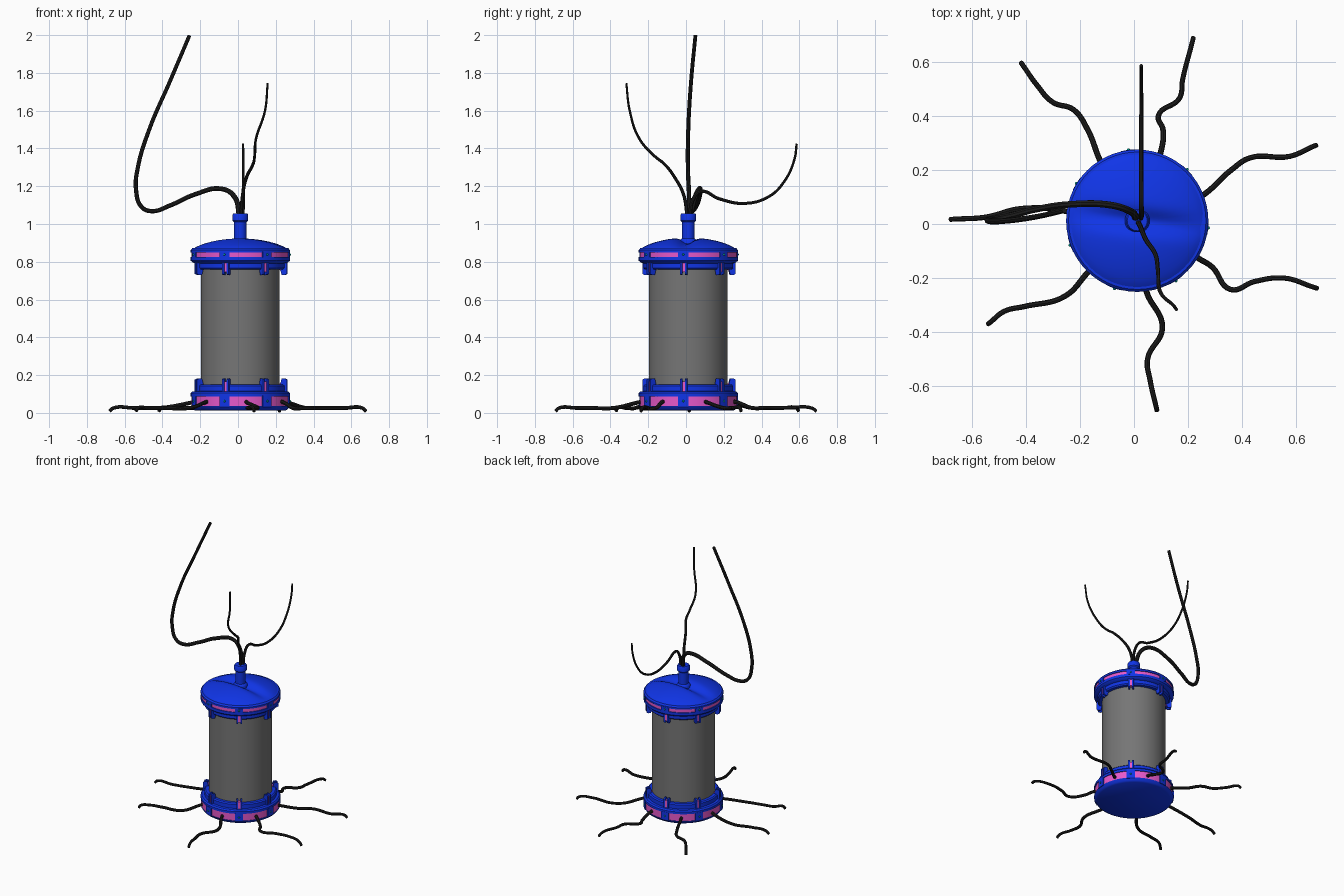
import bpy, bmesh
from math import sin, cos, pi, radians, exp

if "Cube" in bpy.data.objects:
    bpy.data.objects.remove(bpy.data.objects["Cube"])

CX, CY = 0.012, 0.012          # body axis
N = 7                          # brackets, panels and roots around the body
STEP = 2 * pi / N
ROOT0 = radians(20)            # angle of the first root / panel centre


def mat(name, rgb):
    m = bpy.data.materials.new(name)
    m.diffuse_color = (*rgb, 1)
    m.use_nodes = True
    m.node_tree.nodes["Principled BSDF"].inputs["Base Color"].default_value = m.diffuse_color
    return m


BLUE = mat("blue", (0.005, 0.035, 0.80))
PINK = mat("pink", (0.80, 0.10, 0.60))
BLACK = mat("black", (0.012, 0.012, 0.012))
TEAL = mat("teal", (0.0, 0.35, 0.30))
GREY = mat("grey", (0.18, 0.18, 0.18))


def finish(name, bm, material, smooth=True):
    bmesh.ops.recalc_face_normals(bm, faces=bm.faces)
    me = bpy.data.meshes.new(name)
    bm.to_mesh(me)
    bm.free()
    me.materials.append(material)
    ob = bpy.data.objects.new(name, me)
    bpy.context.collection.objects.link(ob)
    if smooth:
        bpy.ops.object.select_all(action='DESELECT')
        ob.select_set(True)
        bpy.context.view_layer.objects.active = ob
        bpy.ops.object.shade_smooth_by_angle(angle=radians(35))
    return ob


def lathe(name, profile, material, seg=56):
    """Spin (radius, z) points around the body axis and cap both ends."""
    bm = bmesh.new()
    rings = [[bm.verts.new((CX + r * cos(2 * pi * i / seg), CY + r * sin(2 * pi * i / seg), z))
              for i in range(seg)] for r, z in profile]
    for a, b in zip(rings, rings[1:]):
        for i in range(seg):
            j = (i + 1) % seg
            bm.faces.new((a[i], a[j], b[j], b[i]))
    bm.faces.new(rings[0])
    bm.faces.new(rings[-1])
    return finish(name, bm, material)


def arc_blocks(name, r0, r1, z0, z1, centre, half, material, seg=8):
    """Seven curved blocks spaced around the axis."""
    bm = bmesh.new()
    for k in range(N):
        rows = []
        for i in range(seg + 1):
            a = centre + k * STEP - half + 2 * half * i / seg
            rows.append([bm.verts.new((CX + r * cos(a), CY + r * sin(a), z))
                         for r, z in ((r0, z0), (r1, z0), (r1, z1), (r0, z1))])
        for p, q in zip(rows, rows[1:]):
            for i in range(4):
                j = (i + 1) % 4
                bm.faces.new((p[i], p[j], q[j], q[i]))
        bm.faces.new(rows[0])
        bm.faces.new(rows[-1])
    return finish(name, bm, material)


def brackets(name, outline, offsets, width, material):
    """Extrude an (r, z) outline sideways at each bracket angle."""
    bm = bmesh.new()
    for k in range(N):
        a = ROOT0 + (k + 0.5) * STEP
        for o in offsets:
            sides = [[bm.verts.new((CX + r * cos(a) - t * sin(a), CY + r * sin(a) + t * cos(a), z))
                      for r, z in outline] for t in (o - width / 2, o + width / 2)]
            for s in sides:
                bm.faces.new(s)
            n = len(outline)
            for i in range(n):
                j = (i + 1) % n
                bm.faces.new((sides[0][i], sides[0][j], sides[1][j], sides[1][i]))
    return finish(name, bm, material, smooth=False)


def tube(name, points, r_start, r_end):
    cu = bpy.data.curves.new(name, 'CURVE')
    cu.dimensions = '3D'
    cu.bevel_depth = 1
    cu.bevel_resolution = 2
    cu.resolution_u = 8
    cu.use_fill_caps = True
    sp = cu.splines.new('BEZIER')
    sp.bezier_points.add(len(points) - 1)
    for i, (bp, p) in enumerate(zip(sp.bezier_points, points)):
        bp.co = p
        bp.handle_left_type = bp.handle_right_type = 'AUTO'
        bp.radius = r_start + (r_end - r_start) * i / (len(points) - 1)
    cu.materials.append(BLACK)
    ob = bpy.data.objects.new(name, cu)
    bpy.context.collection.objects.link(ob)
    bpy.ops.object.select_all(action='DESELECT')
    ob.select_set(True)
    bpy.context.view_layer.objects.active = ob
    bpy.ops.object.convert(target='MESH')
    bpy.ops.object.shade_smooth_by_angle(angle=radians(40))


# Central cylinder and the two banded end caps
lathe("body_cylinder", [(0.209, 0.10), (0.209, 0.80)], GREY)
lathe("base_cap", [(0.240, 0.012), (0.252, 0.020), (0.262, 0.036), (0.250, 0.036), (0.250, 0.088),
                   (0.263, 0.088), (0.263, 0.104), (0.255, 0.113), (0.238, 0.115), (0.238, 0.143),
                   (0.230, 0.150), (0.205, 0.150)], BLUE)
lathe("upper_cap", [(0.205, 0.760), (0.230, 0.760), (0.238, 0.768), (0.238, 0.792), (0.252, 0.796),
                    (0.263, 0.806), (0.263, 0.826), (0.250, 0.826), (0.250, 0.850), (0.263, 0.850),
                    (0.263, 0.862), (0.254, 0.872), (0.235, 0.874)], BLUE)

# Windows, pillars and small lights in each band
mid = ROOT0 + STEP / 2
for tag, z0, z1 in (("base", 0.036, 0.088), ("upper", 0.826, 0.850)):
    arc_blocks(tag + "_windows", 0.245, 0.257, z0, z1, ROOT0, STEP / 2 - radians(5), PINK)
    arc_blocks(tag + "_pillars", 0.245, 0.264, z0 - 0.004, z1 + 0.004, mid, radians(6), BLUE, 3)
    bm = bmesh.new()
    for k in range(N):
        res = bmesh.ops.create_icosphere(bm, subdivisions=2, radius=0.006)
        a = mid + k * STEP
        bmesh.ops.translate(bm, verts=res["verts"],
                            vec=(CX + 0.264 * cos(a), CY + 0.264 * sin(a), (z0 + z1) / 2))
    finish(tag + "_lights", bm, TEAL)

# Clamps: paired fins with a pink strip between, mirrored at the top
fin = [(0.200, 0.108), (0.250, 0.108), (0.250, 0.176), (0.238, 0.182), (0.222, 0.182), (0.214, 0.150), (0.200, 0.150)]
core = [(0.200, 0.110), (0.243, 0.110), (0.243, 0.166), (0.222, 0.166), (0.205, 0.150)]
for tag, f in (("base", lambda z: z), ("upper", lambda z: 0.912 - z)):
    brackets(tag + "_clamp_fins", [(r, f(z)) for r, z in fin], (-0.013, 0.013), 0.011, BLUE)
    brackets(tag + "_clamp_cores", [(r, f(z)) for r, z in core], (0,), 0.015, PINK)

# Domed lid with a shallow trough running across it
bm = bmesh.new()
R, RINGS, SEG = 0.252, 16, 56


def lid_vert(r, a):
    x, y = r * cos(a), r * sin(a)
    dome = max(0, 1 - (r / R) ** 2) ** 0.8
    v = y + 0.12 * x
    return bm.verts.new((CX + x, CY + y, 0.868 + dome * (0.060 - 0.032 * exp(-(v / 0.04) ** 2))))


top = lid_vert(0, 0)
prev = None
for i in range(1, RINGS + 1):
    ring = [lid_vert(R * i / RINGS, 2 * pi * k / SEG) for k in range(SEG)]
    for k in range(SEG):
        j = (k + 1) % SEG
        bm.faces.new((top, ring[k], ring[j]) if prev is None else (prev[k], ring[k], ring[j], prev[j]))
    prev = ring
finish("domed_lid", bm, BLUE)

# Neck with a foot ring and collar
lathe("neck", [(0.046, 0.880), (0.046, 0.910), (0.041, 0.918), (0.033, 0.924), (0.033, 1.010),
               (0.042, 1.018), (0.042, 1.048), (0.037, 1.056)], BLUE, 32)

# Seven wavy roots spreading over the floor
roots = [
    [(0.26, 0.11), (0.36, 0.20), (0.43, 0.245), (0.575, 0.25), (0.675, 0.292)],
    [(0.10, 0.27), (0.107, 0.35), (0.09, 0.40), (0.168, 0.465), (0.18, 0.535), (0.22, 0.69)],
    [(-0.128, 0.24), (-0.172, 0.35), (-0.224, 0.423), (-0.30, 0.45), (-0.36, 0.515), (-0.418, 0.597)],
    [(-0.24, 0.045), (-0.415, 0.057), (-0.55, 0.025), (-0.68, 0.017)],
    [(-0.172, -0.18), (-0.257, -0.268), (-0.405, -0.305), (-0.48, -0.323), (-0.54, -0.37)],
    [(0.046, -0.25), (0.105, -0.383), (0.05, -0.50), (0.06, -0.58), (0.085, -0.69)],
    [(0.24, -0.128), (0.29, -0.16), (0.357, -0.242), (0.445, -0.213), (0.556, -0.20), (0.678, -0.238)],
]
for i, pts in enumerate(roots):
    a = ROOT0 + i * STEP
    path = [(CX + 0.22 * cos(a), CY + 0.22 * sin(a), 0.064), (*pts[0], 0.056)]
    path += [(x, y, 0.026) for x, y in pts[1:-1]]
    (x0, y0), (x1, y1) = pts[-2:]
    path += [(x0 + 0.85 * (x1 - x0), y0 + 0.85 * (y1 - y0), 0.025), (x1, y1, 0.009)]
    tube(f"floor_root_{i + 1}", path, 0.011, 0.009)

# Three long tendrils rising from the neck
tube("tendril_left", [(0.01, 0.02, 1.03), (-0.02, 0.05, 1.146), (-0.087, 0.07, 1.186), (-0.23, 0.073, 1.156),
                      (-0.36, 0.055, 1.098), (-0.458, 0.03, 1.068), (-0.51, 0.02, 1.09), (-0.54, 0.015, 1.183),
                      (-0.53, 0.01, 1.30), (-0.47, 0.012, 1.50), (-0.36, 0.027, 1.756), (-0.257, 0.05, 1.998)],
     0.014, 0.010)
tube("tendril_front", [(0.015, 0.008, 1.03), (0.025, -0.013, 1.156), (0.045, -0.06, 1.247), (0.08, -0.115, 1.318),
                       (0.088, -0.167, 1.36), (0.095, -0.246, 1.45), (0.143, -0.298, 1.60), (0.157, -0.316, 1.745)],
     0.010, 0.006)
tube("tendril_back", [(0.025, 0.02, 1.03), (0.027, 0.037, 1.13), (0.027, 0.075, 1.172), (0.027, 0.177, 1.133),
                      (0.027, 0.31, 1.109), (0.027, 0.44, 1.146), (0.027, 0.52, 1.225), (0.027, 0.574, 1.342),
                      (0.027, 0.586, 1.425)], 0.010, 0.006)
